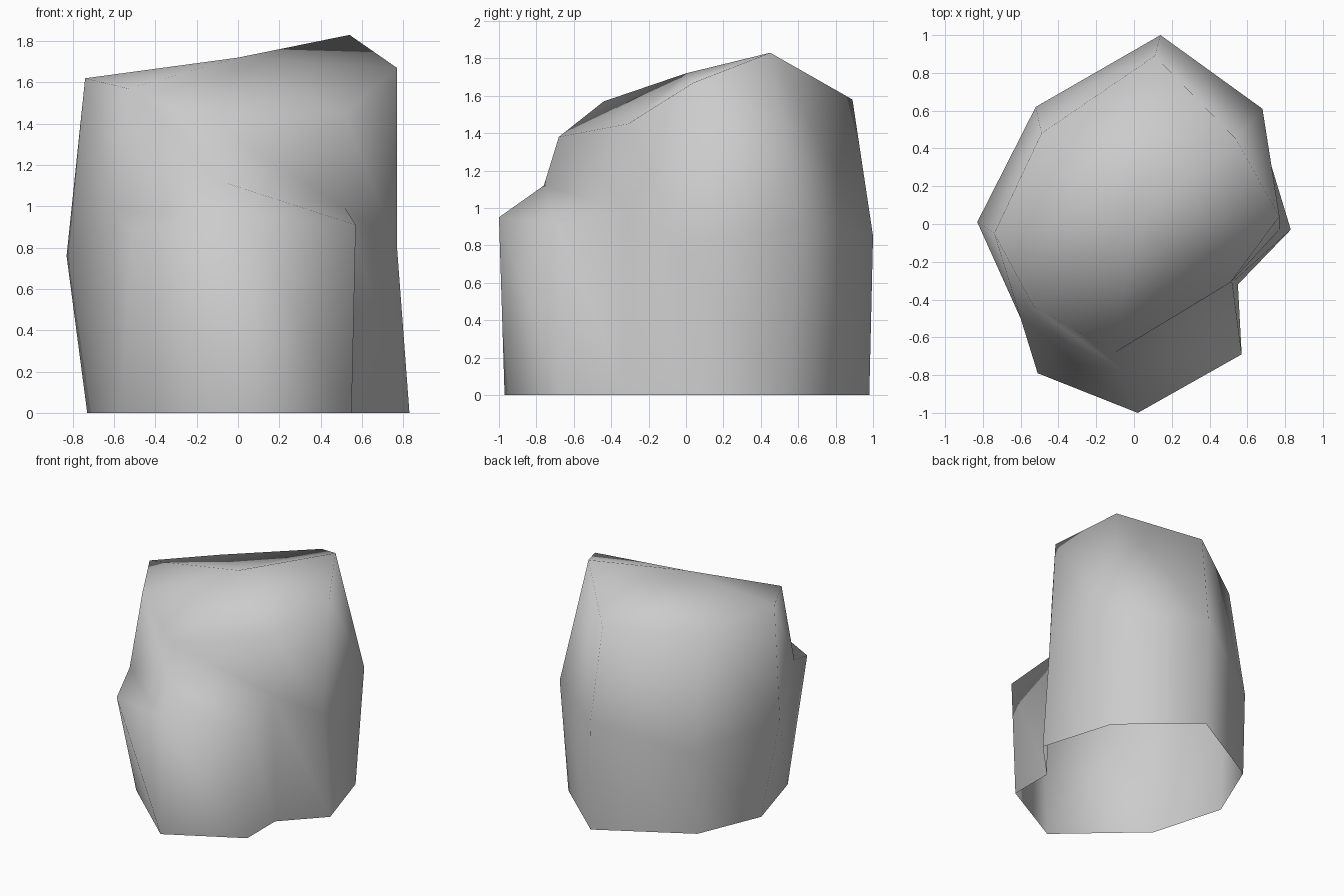
import bpy
import bmesh

# Remove the default object
default_cube = bpy.data.objects.get("Cube")
if default_cube:
    bpy.data.objects.remove(default_cube, do_unlink=True)


def flat_material(name, colour):
    material = bpy.data.materials.new(name)
    material.use_nodes = True
    material.diffuse_color = colour
    shader = material.node_tree.nodes["Principled BSDF"]
    shader.inputs["Base Color"].default_value = colour
    shader.inputs["Roughness"].default_value = 0.9
    return material


stone_grey = flat_material("stone grey", (0.6, 0.6, 0.6, 1))
mesh = bpy.data.meshes.new("boulder")
boulder = bpy.data.objects.new("boulder", mesh)
bpy.context.collection.objects.link(boulder)
mesh.materials.append(stone_grey)
bm = bmesh.new()


def ring(*points):
    return [bm.verts.new(point) for point in points]


def bridge(lower, upper):
    """Join two open rows of equal length with quads."""
    for i in range(len(lower) - 1):
        bm.faces.new((lower[i], lower[i + 1], upper[i + 1], upper[i]))


# Crown ring: starts at the front right, runs round the back to the front left
crown = ring((-.53, -.44, 1.57), (-.74, -.05, 1.62), (-.49, .48, 1.53),
             (.11, .89, 1.58), (.54, .45, 1.83), (.77, .04, 1.67),
             (.51, -.31, 1.45))
crown_front = bm.verts.new((-.1, -.68, 1.38))
crown_peak = bm.verts.new((0, 0, 1.72))

# Waist ring, same order
waist = ring((-.6, -.5, .98), (-.83, .01, .76), (-.52, .62, .65),
             (.14, 1, .85), (.68, .61, .9), (.77, -.03, .8),
             (.52, -.31, .99))
waist_front = bm.verts.new((-.08, -.76, 1.12))

# Ground ring, left open underneath
ground = ring((-.57, -.46, 0), (-.73, .1, 0), (-.52, .6, 0),
              (.15, .98, 0), (.66, .53, 0), (.83, -.03, 0),
              (.55, -.32, 0))

# Ledge that juts out below the front of the waist
ledge_right, ledge_front, ledge_left = ring(
    (-.51, -.79, .88), (.02, -1, .95), (.57, -.69, .91))
foot_front, foot_left = ring((0, -.97, 0), (.55, -.67, 0))

# Walls round the sides and back
bridge(ground, waist)
bridge(waist, crown)

# Upper front wall
bridge([waist[-1], waist_front, waist[0]], [crown[-1], crown_front, crown[0]])

# Ledge top
bridge([ledge_left, ledge_front, ledge_right],
       [waist[-1], waist_front, waist[0]])

# Ledge walls
bridge([ground[-1], foot_left, foot_front],
       [waist[-1], ledge_left, ledge_front])
for corners in ((foot_front, ledge_right, ledge_front),
                (foot_front, ground[0], ledge_right),
                (ground[0], waist[0], ledge_right)):
    bm.faces.new(corners)

# Domed top as a fan about the peak
rim = crown + [crown_front]
for start, end in zip(rim, rim[1:] + rim[:1]):
    bm.faces.new((start, end, crown_peak))

bmesh.ops.recalc_face_normals(bm, faces=bm.faces[:])
if sum(face.normal.dot(face.calc_center_median()) for face in bm.faces) < 0:
    bmesh.ops.reverse_faces(bm, faces=bm.faces[:])
for face in bm.faces:
    face.smooth = True
bm.to_mesh(mesh)
bm.free()
